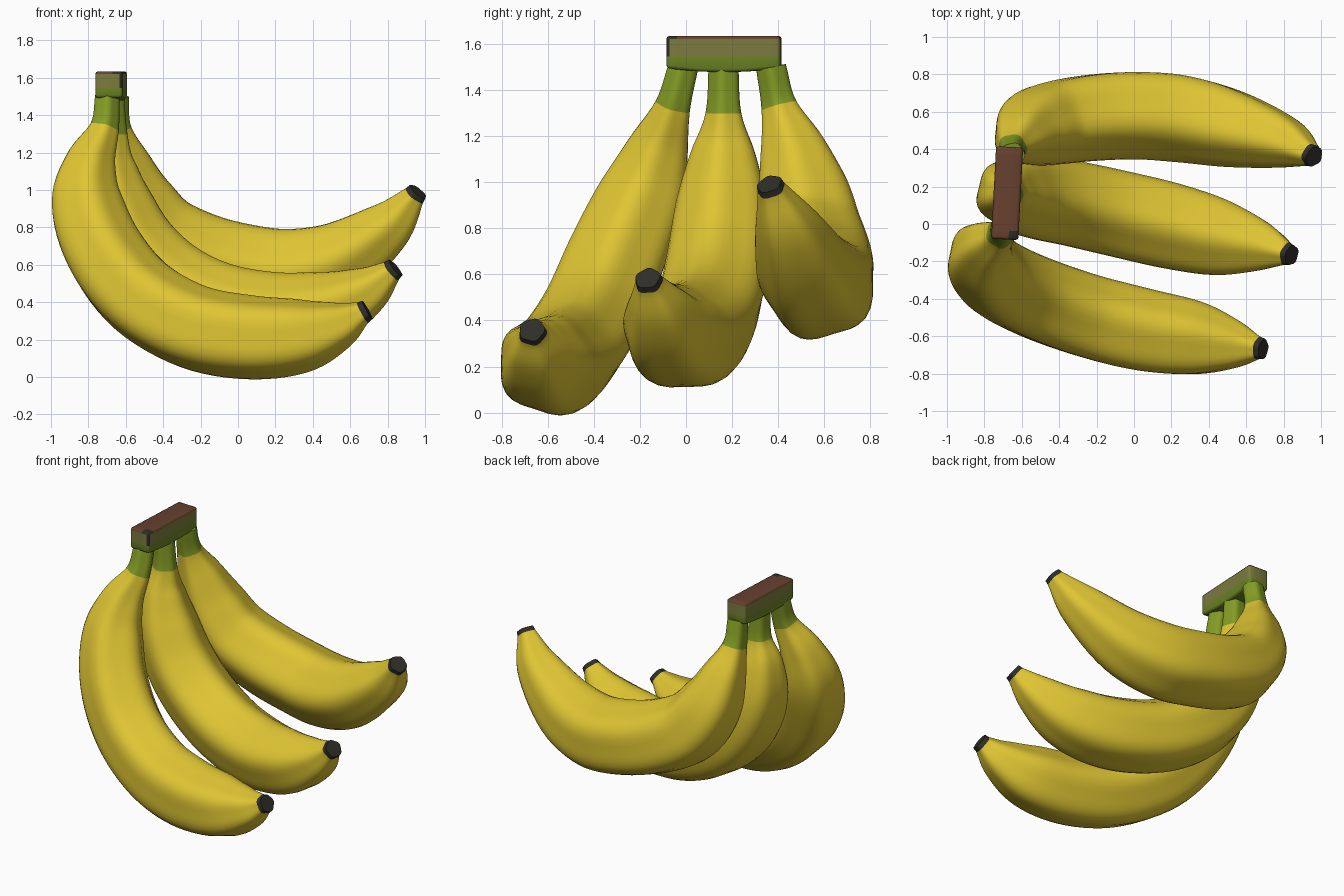
import bpy, bmesh, math
from mathutils import Vector, Matrix

if "Cube" in bpy.data.objects:
    bpy.data.objects.remove(bpy.data.objects["Cube"])


def material(name, rgb):
    m = bpy.data.materials.new(name)
    m.diffuse_color = (*rgb, 1)
    m.use_nodes = True
    m.node_tree.nodes["Principled BSDF"].inputs["Base Color"].default_value = m.diffuse_color
    return m


YELLOW = material("banana yellow", (0.74, 0.56, 0.033))
GREEN = material("stem green", (0.23, 0.33, 0.018))
BLACK = material("tip black", (0.028, 0.027, 0.021))
BROWN = material("cut brown", (0.135, 0.052, 0.028))
OLIVE = material("crown olive", (0.20, 0.20, 0.05))
MOSS = material("crown moss green", (0.15, 0.23, 0.018))


def finish(name, bm, mats, angle):
    bmesh.ops.recalc_face_normals(bm, faces=bm.faces[:])
    me = bpy.data.meshes.new(name)
    bm.to_mesh(me)
    bm.free()
    for m in mats:
        me.materials.append(m)
    ob = bpy.data.objects.new(name, me)
    bpy.context.collection.objects.link(ob)
    bpy.ops.object.select_all(action='DESELECT')
    ob.select_set(True)
    bpy.context.view_layer.objects.active = ob
    bpy.ops.object.shade_smooth_by_angle(angle=math.radians(angle))
    return ob


def catmull(a, b, c, d, t):
    return 0.5 * (2*b + (c - a)*t + (2*a - 5*b + 4*c - d)*t*t + (3*b - a - 3*c + d)*t**3)


RADII = [.064, .077, .135, .187, .21, .219, .222, .22, .195, .132, .06]
SIDES, STEPS = 40, 6


def banana(name, path, scale):
    # sweep a rounded pentagon, ridge on the inside of the bend, along the path
    pts = [Vector(p + (r * (scale if 1 < i < 10 else 1),))
           for i, (p, r) in enumerate(zip(path, RADII))]
    pts = [2*pts[0] - pts[1]] + pts + [2*pts[-1] - pts[-2]]
    samples = [catmull(*pts[i:i + 4], s / STEPS)
               for i in range(len(pts) - 3) for s in range(STEPS)] + [pts[-2]]
    centres = [s.xyz for s in samples]
    radii = [s.w for s in samples]
    # short black tip
    end = (centres[-1] - centres[-2]).normalized()
    centres.append(centres[-1] + end * 0.03)
    radii.append(0.054)
    normal = (centres[-1] - centres[0]).cross(centres[len(centres)//2] - centres[0]).normalized()
    if normal.y < 0:
        normal.negate()
    bm = bmesh.new()
    rings = []
    for k, (c, r) in enumerate(zip(centres, radii)):
        t = (centres[min(k + 1, len(centres) - 1)] - centres[max(k - 1, 0)]).normalized()
        s = (normal - t * normal.dot(t)).normalized()
        u = t.cross(s)
        ring = []
        for j in range(SIDES):
            a = 2 * math.pi * j / SIDES
            q = r * (1 + 0.05 * math.cos(5 * a))
            ring.append(bm.verts.new(c + u * q * math.cos(a) + s * q * math.sin(a)))
        rings.append(ring)
    for k in range(len(rings) - 1):
        mat = 1 if k < STEPS else 2 if k == len(rings) - 2 else 0
        for j in range(SIDES):
            n = (j + 1) % SIDES
            f = bm.faces.new((rings[k][j], rings[k][n], rings[k+1][n], rings[k+1][j]))
            f.material_index = mat
    bm.faces.new(rings[0]).material_index = 1
    bm.faces.new(rings[-1]).material_index = 2
    finish(name, bm, [YELLOW, GREEN, BLACK], 50)


banana("front_banana", [
    (-.70, -.01, 1.5), (-.715, -.055, 1.33), (-.79, -.118, 1.14), (-.81, -.19, .93),
    (-.72, -.30, .67), (-.53, -.40, .43), (-.25, -.50, .27), (.05, -.575, .213),
    (.33, -.618, .22), (.53, -.647, .275), (.665, -.665, .345)], 1.0)
banana("middle_banana", [
    (-.675, .165, 1.5), (-.67, .165, 1.3), (-.685, .165, 1.13), (-.65, .16, .92),
    (-.54, .145, .69), (-.35, .115, .50), (-.10, .06, .375), (.20, -.01, .325),
    (.47, -.075, .36), (.68, -.12, .455), (.82, -.16, .565)], 1.02)
banana("back_banana", [
    (-.65, .37, 1.5), (-.65, .405, 1.33), (-.61, .465, 1.14), (-.54, .515, .94),
    (-.41, .55, .76), (-.20, .58, .645), (.03, .59, .58), (.27, .57, .555),
    (.53, .515, .62), (.80, .44, .80), (.945, .37, .97)], 1.05)

# crown: bevelled block joining the stems, coloured by height
bm = bmesh.new()
bmesh.ops.create_cube(bm, size=1, matrix=Matrix.Diagonal((.145, .495, .14, 1)))
bmesh.ops.bevel(bm, geom=bm.edges[:], offset=.014, segments=2, profile=.5, affect='EDGES')
cuts = [((0, 0, z), (0, 0, 1)) for z in (-.02, .01, .055)]
cuts += [((0, y, 0), (0, 1, 0)) for y in (-.2, -.1, 0, .1, .2)] + [((.02, 0, 0), (1, 0, 0))]
for co, no in cuts:
    bmesh.ops.bisect_plane(bm, geom=bm.verts[:] + bm.edges[:] + bm.faces[:],
                           plane_co=co, plane_no=no)
for f in bm.faces:
    c = f.calc_center_median()
    f.material_index = 0 if c.z > .056 else 1 if c.z > -.02 else 2
    # dried dark corners
    if (c.x > .02 and c.y < -.2 and c.z > .056) or (c.x > .058 and c.y < -.235 and c.z > -.02):
        f.material_index = 3
for v in bm.verts:
    if v.co.z < -.03:
        v.co.z -= .018 * (1 - (v.co.y / .2475) ** 2)
bm.transform(Matrix.Translation((-.678, .165, 1.565)) @ Matrix.Rotation(math.radians(-3), 4, 'Z'))
finish("crown", bm, [BROWN, OLIVE, MOSS, BLACK], 50)
